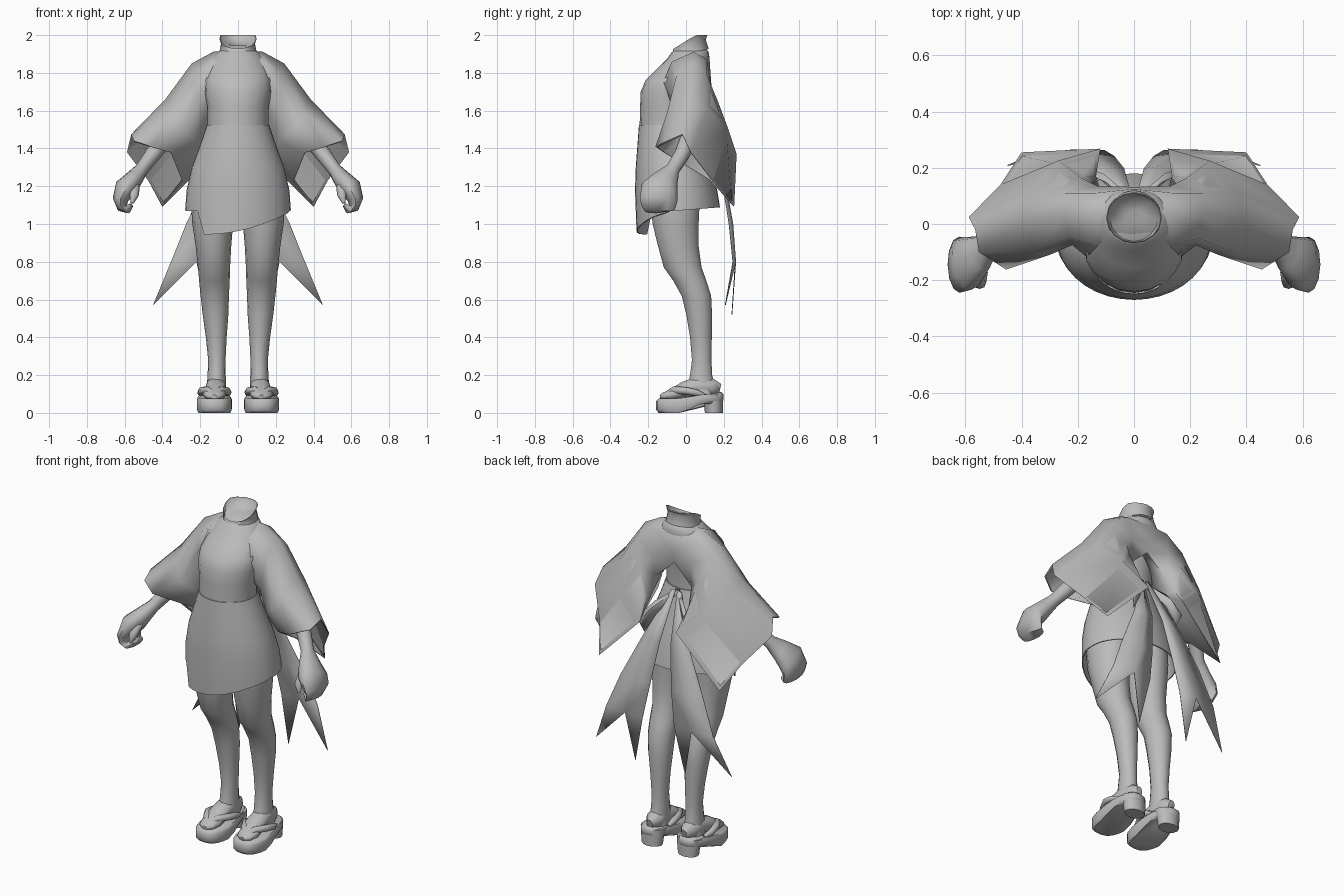
import bpy, bmesh, math
from mathutils import Vector

GREY = bpy.data.materials.new("plain_grey")
GREY.diffuse_color = (0.5, 0.5, 0.5, 1)


def finish(name, bm, mirror=False, angle=55, solid=0):
    bmesh.ops.remove_doubles(bm, verts=bm.verts, dist=0.0005)
    bmesh.ops.recalc_face_normals(bm, faces=bm.faces)
    me = bpy.data.meshes.new(name)
    bm.to_mesh(me)
    bm.free()
    me.materials.append(GREY)
    ob = bpy.data.objects.new(name, me)
    bpy.context.collection.objects.link(ob)
    bpy.ops.object.select_all(action='DESELECT')
    ob.select_set(True)
    bpy.context.view_layer.objects.active = ob
    bpy.ops.object.shade_smooth_by_angle(angle=math.radians(angle))
    if solid:
        m = ob.modifiers.new("thickness", 'SOLIDIFY')
        m.thickness = solid
    if mirror:
        m = ob.modifiers.new("mirror", 'MIRROR')
        m.use_clip = True
    return ob


def loft(name, rings, cap=(True, True), **kw):
    """Skin a list of closed rings."""
    bm = bmesh.new()
    vs = [[bm.verts.new(p) for p in r] for r in rings]
    n = len(vs[0])
    for a, b in zip(vs, vs[1:]):
        for i in range(n):
            j = (i + 1) % n
            bm.faces.new((a[i], a[j], b[j], b[i]))
    if cap[0]:
        bm.faces.new(vs[0])
    if cap[1]:
        bm.faces.new(vs[-1])
    return finish(name, bm, **kw)


def oval(cx, hx, y0, y1, z, n=16):
    """Level oval; z may be a function of x and y."""
    pts = []
    for i in range(n):
        a = 2 * math.pi * i / n
        x, y = cx + hx * math.cos(a), (y0 + y1) / 2 + (y1 - y0) / 2 * math.sin(a)
        pts.append((x, y, z(x, y) if callable(z) else z))
    return pts


def tube(name, path, radii, axis, n=10, **kw):
    """Oval tube along a path; radii are (along axis, across axis)."""
    path = [Vector(p) for p in path]
    rings = []
    for k, p in enumerate(path):
        t = (path[min(k + 1, len(path) - 1)] - path[max(k - 1, 0)]).normalized()
        u = Vector(axis)
        u = (u - t * u.dot(t)).normalized()
        v = t.cross(u)
        rings.append([p + u * radii[k][0] * math.cos(2 * math.pi * i / n)
                      + v * radii[k][1] * math.sin(2 * math.pi * i / n) for i in range(n)])
    return loft(name, rings, **kw)


# Bodice
loft("bodice", [oval(0, hx, y0, y1, z, 20) for z, hx, y0, y1 in [
    (1.50, .162, -.246, .06), (1.62, .162, -.243, .06), (1.70, .177, -.24, .07),
    (1.76, .178, -.215, .09), (1.82, .165, -.155, .12), (1.875, .138, -.10, .125),
    (1.91, .108, -.075, .12), (1.925, .085, -.055, .105)]])

# Collar leaning back, low at the front, with a recessed neck
def rim(x, y):
    return 1.925 + .075 * min(1, max(0, (y + .07) / .12))

loft("collar", [oval(0, .10, -.085, .12, lambda x, y: 1.885 + .2 * (y + .085)),
                oval(0, .09, -.07, .105, lambda x, y: rim(x, y) - .025),
                oval(0, .099, -.068, .113, rim),
                oval(0, .096, -.065, .11, rim),
                oval(0, .086, -.058, .10, lambda x, y: rim(x, y) - .025),
                oval(0, .03, -.01, .05, 1.945)], cap=(False, True), angle=60)

# Wrapped skirt with a slanted front hem
def hem(x, y):
    if y < -.08 and x > -.19:
        return .945 + .6 * (x + .17) ** 2
    return 1.07 + .08 * max(0, y + .05)

skirt = [(1.525, .165, -.249, .065), (1.42, .20, -.257, .09), (1.30, .245, -.266, .13),
         (1.18, .272, -.27, .165)]
loft("wrapped_skirt", [oval(0, a, b, c, z, 36) for z, a, b, c in skirt]
     + [oval(0, .28, -.262, .18, hem, 36), oval(0, .274, -.256, .174, hem, 36)]
     + [oval(0, a - .008, b + .008, c - .008, z, 36) for z, a, b, c in skirt[:0:-1]],
     cap=(True, False), angle=50)

# Yoke and wide hanging sleeves, half modelled and mirrored
sleeve = [
    [(0, .06, 1.92), (0, -.02, 1.88), (0, -.05, 1.80), (0, 0, 1.75),
     (0, .06, 1.71), (0, .11, 1.70), (0, .132, 1.77), (0, .125, 1.87)],
    [(.13, .04, 1.912), (.14, -.075, 1.86), (.165, -.12, 1.75), (.16, -.07, 1.60),
     (.13, .05, 1.58), (.12, .12, 1.59), (.13, .135, 1.73), (.14, .11, 1.87)],
    [(.245, .035, 1.85), (.23, -.05, 1.79), (.22, -.075, 1.68), (.18, -.05, 1.56),
     (.15, .09, 1.49), (.135, .17, 1.49), (.19, .165, 1.66), (.25, .11, 1.79)],
    [(.385, .015, 1.66), (.35, -.10, 1.59), (.30, -.11, 1.51), (.22, -.05, 1.43),
     (.17, .18, 1.35), (.12, .268, 1.37), (.27, .225, 1.50), (.37, .11, 1.61)],
    [(.565, -.02, 1.475), (.552, -.10, 1.44), (.455, -.162, 1.41), (.35, -.12, 1.38),
     (.29, .13, 1.23), (.40, .255, 1.09), (.475, .14, 1.23), (.588, .025, 1.38)]]

def shrunk(ring, f):
    mid = sum((Vector(p) for p in ring), Vector()) / len(ring)
    return [Vector(p).lerp(mid, f) for p in ring]

loft("sleeves_and_yoke", sleeve + [shrunk(sleeve[4], .05), shrunk(sleeve[3], .08),
                                   shrunk(sleeve[2], .12)],
     cap=(False, True), mirror=True, angle=70)

# Forearm running into a curled hand
tube("forearm_and_hand",
     [(.30, .03, 1.58), (.38, .015, 1.46), (.45, -.02, 1.37), (.51, -.07, 1.29),
      (.55, -.105, 1.24), (.594, -.14, 1.19), (.622, -.145, 1.13), (.613, -.147, 1.088),
      (.585, -.155, 1.078), (.565, -.16, 1.10)],
     [(.05, .05), (.045, .045), (.042, .042), (.038, .036), (.068, .048), (.098, .06),
      (.10, .042), (.09, .028), (.07, .022), (.03, .012)], (0, 1, 0), n=12, mirror=True)
tube("thumb", [(.56, -.12, 1.22), (.55, -.175, 1.19), (.55, -.21, 1.15),
               (.56, -.22, 1.11)],
     [(.035, .03), (.03, .028), (.024, .024), (.008, .008)], (1, 0, 0), n=8, mirror=True)

# Legs
loft("leg", [oval(cx, hx, y0, y1, z, 14) for z, cx, hx, y0, y1 in [
    (1.30, .12, .11, -.19, .08), (1.10, .133, .115, -.19, .075), (1.00, .134, .108, -.18, .07),
    (.88, .13, .094, -.15, .07), (.77, .127, .085, -.12, .085), (.70, .125, .081, -.07, .11),
    (.62, .123, .075, -.025, .135), (.52, .119, .068, 0, .14), (.40, .115, .055, .02, .138),
    (.28, .112, .046, .03, .136), (.20, .113, .048, .02, .14), (.10, .115, .053, 0, .165)]],
    mirror=True)

# Feet
tube("foot", [(.115, .18, .125), (.115, .14, .135), (.117, .06, .14), (.12, -.01, .122),
              (.125, -.07, .098), (.125, -.12, .088), (.125, -.138, .085)],
     [(.02, .03), (.05, .048), (.054, .055), (.058, .045), (.062, .032), (.047, .02),
      (.02, .01)], (1, 0, 0), mirror=True)

# Platform sandals
def plan(s, zf, n=24):
    pts = []
    for i in range(n):
        a = 2 * math.pi * i / n
        c, d = math.cos(a), math.sin(a)
        y = .02 + s * .178 * math.copysign(abs(d) ** .8, d)
        w = .094 - .09 * max(0, y)
        pts.append((.125 + s * w * math.copysign(abs(c) ** .7, c), y, zf(y)))
    return pts

def top(y):
    return .075 + .15 * max(0, y + .05)

def bottom(y):
    return .052 * min(1, max(0, (y + .02) / .11))

loft("sandal_sole", [plan(.92, bottom), plan(1, lambda y: bottom(y) + .015),
                     plan(1, lambda y: top(y) - .012),
                     plan(.93, top)], mirror=True, angle=60)
loft("sandal_heel", [oval(.12, w, y0, .195, z, 12) for z, w, y0 in [
    (0, .062, .10), (.05, .068, .095), (.10, .076, .07)]], mirror=True, angle=40)
for side, sx in (("inner", -1), ("outer", 1)):
    tube(side + "_strap",
         [(.125, -.105, .10), (.125 + sx * .035, -.065, .120),
          (.125 + sx * .066, -.01, .118), (.125 + sx * .073, .05, .108),
          (.12 + sx * .064, .09, .095)],
         [(.013, .013), (.02, .02), (.02, .02), (.018, .018), (.012, .012)],
         (0, 0, 1), n=8, mirror=True)


# Flat ribbons from the waist at the back: forked tails and short bow loops
def ribbon(name, rows, prongs=None):
    bm = bmesh.new()
    vs = [[bm.verts.new(p) for p in r] for r in rows]
    for a, b in zip(vs, vs[1:]):
        for i in range(2):
            bm.faces.new((a[i], a[i + 1], b[i + 1], b[i]))
    if prongs:
        for i, p in enumerate(prongs):
            bm.faces.new((vs[-1][i], vs[-1][i + 1], bm.verts.new(p)))
    return finish(name, bm, mirror=True, solid=.004)


ribbon("ribbon_tail",
       [[(.005, .09, 1.53), (.02, .10, 1.53), (.035, .09, 1.52)],
        [(.035, .198, 1.25), (.09, .205, 1.25), (.155, .19, 1.25)],
        [(.07, .242, 1.00), (.15, .25, 1.00), (.275, .23, 1.00)],
        [(.105, .263, .80), (.22, .265, .80), (.355, .25, .80)]],
       [(.165, .245, .52), (.45, .21, .57)])
ribbon("bow_loop",
       [[(.005, .07, 1.53), (.015, .10, 1.51), (.01, .09, 1.49)],
        [(.10, .15, 1.46), (.11, .18, 1.42), (.09, .16, 1.38)],
        [(.17, .18, 1.38), (.17, .20, 1.33), (.15, .18, 1.27)]])
